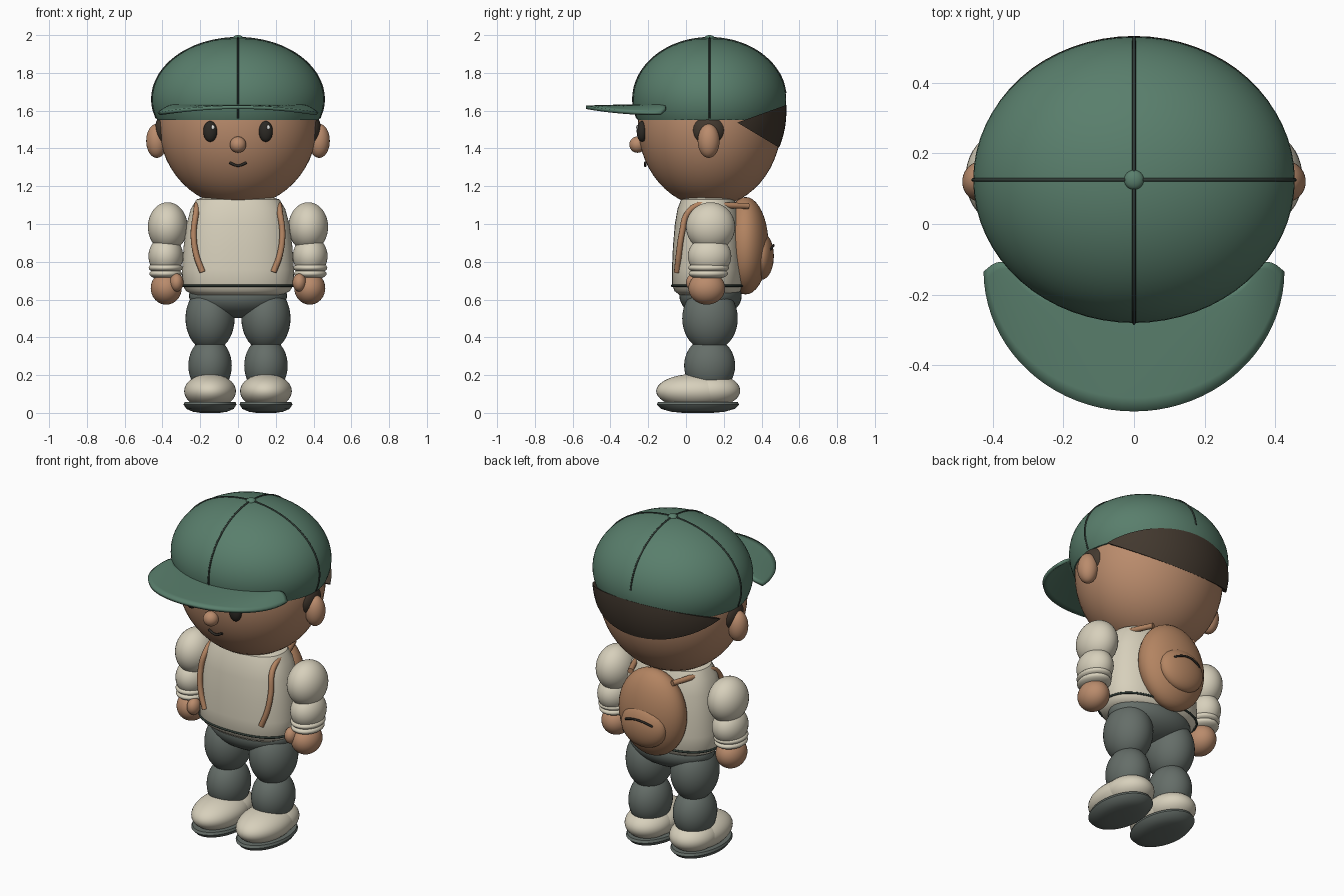
import bpy, bmesh, math
from mathutils import Vector

cube = bpy.data.objects.get("Cube")
if cube:
    bpy.data.objects.remove(cube)


def material(name, rgb):
    m = bpy.data.materials.new(name)
    m.use_nodes = True
    m.diffuse_color = (*rgb, 1)
    m.node_tree.nodes["Principled BSDF"].inputs["Base Color"].default_value = (*rgb, 1)
    return m


GREEN = material("cap green", (0.10, 0.21, 0.15))
SKIN = material("skin", (0.49, 0.26, 0.15))
CREAM = material("cream cloth", (0.68, 0.63, 0.50))
GREY = material("trouser grey", (0.13, 0.155, 0.14))
HAIR = material("dark brown hair", (0.055, 0.04, 0.028))
TAN = material("pack tan", (0.45, 0.23, 0.12))
INK = material("ink", (0.025, 0.022, 0.018))
SEAM = material("dark seam", (0.03, 0.045, 0.037))
WHITE = material("eye glint", (0.85, 0.85, 0.82))


def finish(name, bm, mat, angle=40):
    bmesh.ops.recalc_face_normals(bm, faces=bm.faces)
    mesh = bpy.data.meshes.new(name)
    bm.to_mesh(mesh)
    bm.free()
    mesh.materials.append(mat)
    ob = bpy.data.objects.new(name, mesh)
    bpy.context.collection.objects.link(ob)
    bpy.ops.object.select_all(action='DESELECT')
    bpy.context.view_layer.objects.active = ob
    ob.select_set(True)
    bpy.ops.object.shade_smooth_by_angle(angle=math.radians(angle))
    return ob


def blob(name, centre, radii, mat, cuts=(), seg=40):
    """Ellipsoid; each cut (point, normal) removes and caps the side the normal points to."""
    bm = bmesh.new()
    bmesh.ops.create_uvsphere(bm, u_segments=seg, v_segments=seg // 2, radius=1)
    for v in bm.verts:
        v.co = Vector(c + r * a for c, r, a in zip(centre, radii, v.co))
    for point, normal in cuts:
        geom = bm.verts[:] + bm.edges[:] + bm.faces[:]
        bmesh.ops.bisect_plane(bm, geom=geom, plane_co=point, plane_no=normal, clear_outer=True)
        bmesh.ops.holes_fill(bm, edges=[e for e in bm.edges if e.is_boundary])
    return finish(name, bm, mat)


def pair(name, centre, radii, mat):
    for side, s in (("left", 1), ("right", -1)):
        blob(f"{side}_{name}", (s * centre[0], *centre[1:]), radii, mat)


def loft(name, profile, centre, depth, mat, power=2.0, seg=48):
    """Stack of superellipse rings from (radius, height) pairs."""
    bm = bmesh.new()
    rings = []
    for r, z in profile:
        ring = []
        for i in range(seg):
            a = math.tau * i / seg
            c, s = math.cos(a), math.sin(a)
            k = r / (abs(c) ** power + abs(s) ** power) ** (1 / power)
            ring.append(bm.verts.new((centre[0] + k * c, centre[1] + depth * k * s, z)))
        rings.append(ring)
    for low, high in zip(rings, rings[1:]):
        for i in range(seg):
            j = (i + 1) % seg
            bm.faces.new((low[i], low[j], high[j], high[i]))
    bm.faces.new(rings[0])
    bm.faces.new(rings[-1])
    return finish(name, bm, mat)


def tube(name, points, radius, mat, closed=False):
    curve = bpy.data.curves.new(name, 'CURVE')
    curve.dimensions = '3D'
    curve.bevel_depth = radius
    curve.bevel_resolution = 3
    curve.use_fill_caps = True
    curve.resolution_u = 6
    spline = curve.splines.new('BEZIER')
    spline.bezier_points.add(len(points) - 1)
    for b, p in zip(spline.bezier_points, points):
        b.co = p
        b.handle_left_type = b.handle_right_type = 'AUTO'
    spline.use_cyclic_u = closed
    curve.materials.append(mat)
    ob = bpy.data.objects.new(name, curve)
    bpy.context.collection.objects.link(ob)


# Head and face
MID = 0.125
blob("head", (0, MID, 1.53), (0.42, 0.38, 0.44), SKIN, seg=56)
pair("ear", (0.43, 0.12, 1.44), (0.056, 0.058, 0.09), SKIN)
pair("sideburn", (0.385, 0.12, 1.50), (0.055, 0.09, 0.085), HAIR)
pair("eye", (0.147, -0.233, 1.49), (0.037, 0.028, 0.055), INK)
for s in (-1, 1):
    blob("eye_glint", (s * 0.147 + 0.014, -0.258, 1.512), (0.009, 0.006, 0.012), WHITE, seg=16)
blob("nose", (0, -0.257, 1.42), (0.043, 0.043, 0.043), SKIN)
tube("mouth", [(-0.045, -0.215, 1.325), (0, -0.216, 1.309), (0.045, -0.215, 1.325)], 0.007, INK)

# Back hair, a wedge between the cap edge and the nape
blob("back_hair", (0, MID, 1.60), (0.457, 0.407, 0.46), HAIR, seg=64, cuts=[
    ((0, 0.25, 1.55), (0, -0.6, -1)),
    ((0, 0.35, 1.565), (0, -0.36, 1))])

# Cap
CAP_Z, CAP_R = 1.66, (0.455, 0.405, 0.325)
blob("cap", (0, MID, CAP_Z), CAP_R, GREEN, seg=64, cuts=[((0, 0, 1.55), (0, 0, -1))])
blob("cap_button", (0, MID, 1.982), (0.028, 0.028, 0.018), GREEN)
arc = [math.radians(a) for a in range(-18, 199, 12)]
tube("cap_seam_across", [(CAP_R[0] * math.cos(a), MID, CAP_Z + CAP_R[2] * math.sin(a))
                         for a in arc], 0.005, SEAM)
tube("cap_seam_along", [(0, MID - CAP_R[1] * math.cos(a), CAP_Z + CAP_R[2] * math.sin(a))
                        for a in arc if a < math.radians(184)], 0.005, SEAM)

# Brim: crescent whose outer edge droops toward the ends
bm = bmesh.new()
rows = []
STEPS, ACROSS = 40, 8
for i in range(STEPS + 1):
    a = math.pi * (1 + i / STEPS)
    c, s = math.cos(a), math.sin(a)
    row = []
    for k in range(ACROSS + 1):
        t = k / ACROSS
        rise = 0.028 * math.sin(math.pi * t) * abs(c) ** 8
        x = (0.33 + 0.09 * t) * c
        y = -0.135 + (0.09 + 0.305 * t) * s + rise
        row.append(bm.verts.new((x, y, 1.624 - t * t * (0.006 + 0.035 * c * c))))
    rows.append(row)
for p, q in zip(rows, rows[1:]):
    for k in range(ACROSS):
        bm.faces.new((p[k], p[k + 1], q[k + 1], q[k]))
brim = finish("cap_brim", bm, GREEN)
solid = brim.modifiers.new("thickness", 'SOLIDIFY')
solid.thickness = 0.018
solid.offset = 0

# Shirt
loft("shirt", [(0.235, 0.625), (0.275, 0.645), (0.295, 0.68), (0.296, 0.76), (0.288, 0.88),
               (0.272, 1.0), (0.25, 1.08), (0.22, 1.13), (0.12, 1.16)],
     (0, 0.115), 0.64, CREAM, power=2.4)
hem = []
for i in range(32):
    c, s = math.cos(math.tau * i / 32), math.sin(math.tau * i / 32)
    k = 0.295 / (abs(c) ** 2.4 + abs(s) ** 2.4) ** (1 / 2.4)
    hem.append((k * c, 0.115 + 0.64 * k * s, 0.673))
tube("shirt_hem", hem, 0.006, SEAM, closed=True)

# Arms
pair("upper_arm", (0.372, 0.13, 0.985), (0.105, 0.13, 0.13), CREAM)
pair("forearm", (0.382, 0.125, 0.83), (0.092, 0.115, 0.105), CREAM)
pair("cuff_upper", (0.383, 0.12, 0.768), (0.09, 0.108, 0.032), CREAM)
pair("cuff_lower", (0.383, 0.118, 0.737), (0.086, 0.104, 0.032), CREAM)
pair("hand", (0.38, 0.11, 0.66), (0.082, 0.097, 0.087), SKIN)
pair("thumb", (0.325, 0.045, 0.69), (0.036, 0.045, 0.048), SKIN)

# Trousers and shoes
blob("hips", (0, 0.13, 0.62), (0.26, 0.165, 0.118), GREY)
pair("thigh", (0.148, 0.127, 0.50), (0.13, 0.147, 0.175), GREY)
pair("shin", (0.148, 0.125, 0.25), (0.115, 0.135, 0.15), GREY)
pair("shoe", (0.148, 0.055, 0.115), (0.137, 0.213, 0.092), CREAM)
pair("shoe_heel", (0.148, 0.13, 0.118), (0.13, 0.157, 0.088), CREAM)
for side, s in (("left", 1), ("right", -1)):
    loft(f"{side}_sole", [(0.05, 0), (0.09, 0.006), (0.125, 0.021), (0.14, 0.044), (0.135, 0.058)],
         (s * 0.148, 0.063), 1.56, GREY)

# Backpack with pocket, zip and straps
blob("backpack", (0, 0.315, 0.885), (0.212, 0.122, 0.258), TAN)
blob("pack_pocket", (0, 0.40, 0.83), (0.145, 0.065, 0.125), TAN)
tube("pocket_zip", [(-0.09, 0.447, 0.865), (-0.045, 0.46, 0.882), (0, 0.464, 0.888),
                    (0.045, 0.46, 0.882), (0.09, 0.447, 0.865)], 0.006, INK)
for side, s in (("left", 1), ("right", -1)):
    tube(f"{side}_strap", [(s * x, y, z) for x, y, z in (
        (0.14, 0.33, 1.095), (0.19, 0.20, 1.10), (0.215, 0.08, 1.105), (0.222, 0.01, 1.06),
        (0.235, -0.022, 0.95), (0.222, -0.038, 0.84), (0.188, -0.048, 0.745))], 0.016, TAN)
